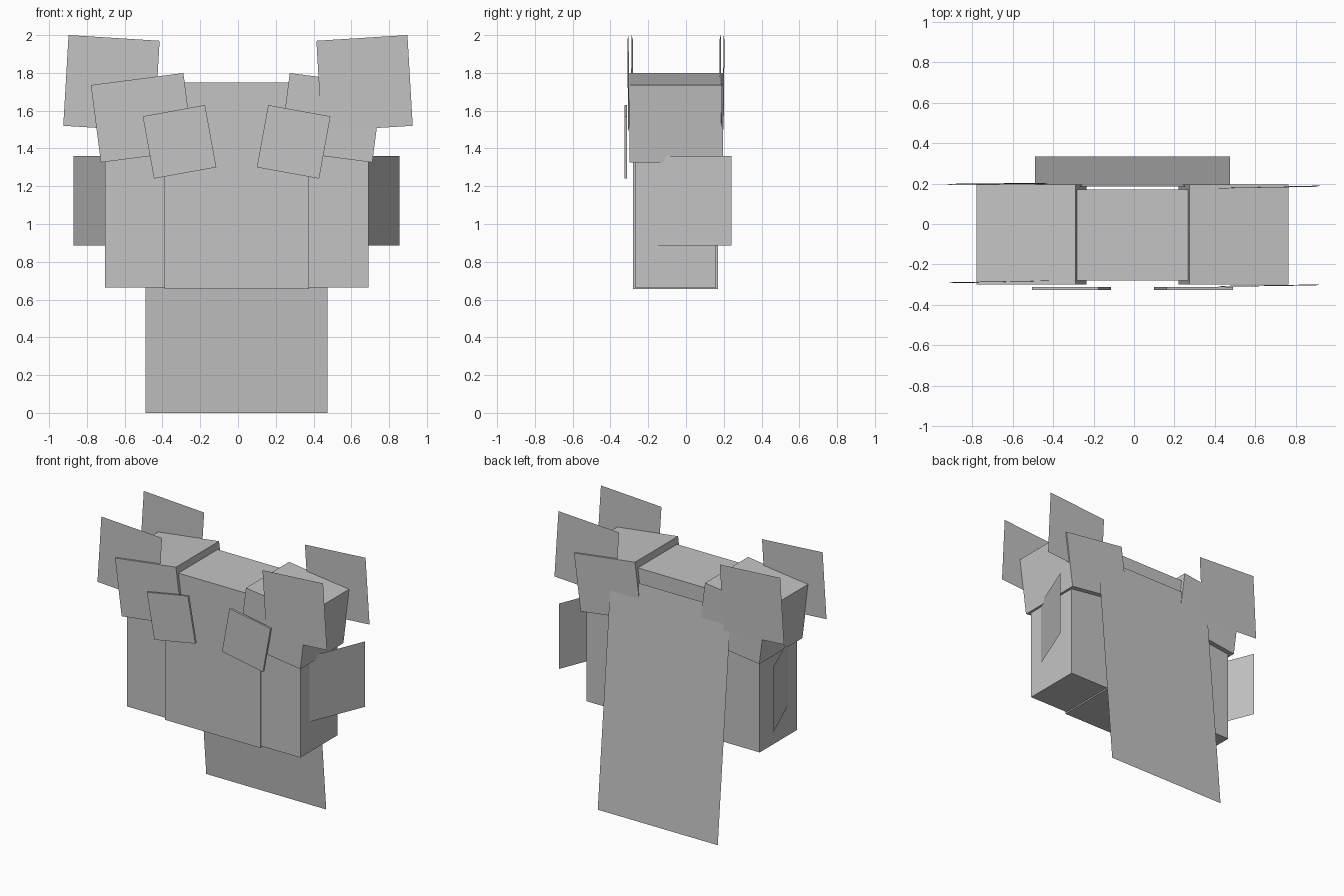
import bpy, bmesh, math
from mathutils import Matrix, Vector

if "Cube" in bpy.data.objects:
    bpy.data.objects.remove(bpy.data.objects["Cube"])

grey = bpy.data.materials.new("plain_grey")
grey.diffuse_color = (0.55, 0.55, 0.55, 1)
grey.use_nodes = True
grey.node_tree.nodes["Principled BSDF"].inputs["Base Color"].default_value = grey.diffuse_color
CX = -0.0075  # symmetry plane of the body


def finish(name, bm):
    mesh = bpy.data.meshes.new(name)
    bm.to_mesh(mesh)
    bm.free()
    mesh.materials.append(grey)
    obj = bpy.data.objects.new(name, mesh)
    bpy.context.collection.objects.link(obj)
    return obj


def box(name, centre, size, tilt=0.0):
    """Box tilted about the front-to-back axis, in degrees."""
    bm = bmesh.new()
    bmesh.ops.create_cube(bm, size=1, matrix=Matrix.Translation(centre)
                          @ Matrix.Rotation(math.radians(tilt), 4, 'Y')
                          @ Matrix.Diagonal((*size, 1)))
    return finish(name, bm)


def sheet(name, corners):
    """Single flat four-sided sheet."""
    bm = bmesh.new()
    bm.faces.new([bm.verts.new(Vector(c)) for c in corners])
    return finish(name, bm)


# Torso
box("torso", (CX, -0.055, 1.2025), (0.765, 0.45, 1.095))

# Hanging back cloth, sloping away from the torso
sheet("back_cloth", [(CX - 0.4825, 0.335, 0), (CX - 0.4825, 0.185, 1.65),
                     (CX + 0.4825, 0.185, 1.65), (CX + 0.4825, 0.335, 0)])

for side, s in (("left", -1), ("right", 1)):
    # Arm, shoulder block and chest plate
    box(side + "_arm", (CX + s * 0.4825, -0.055, 1.1975), (0.43, 0.43, 1.065))
    box(side + "_shoulder_block", (CX + s * 0.5, -0.0525, 1.5625),
        (0.494, 0.495, 0.413), s * 7.4)
    box(side + "_chest_plate", (CX + s * 0.302, -0.319, 1.435),
        (0.335, 0.015, 0.335), s * 10.3)
    # Fin flaring backwards out of the arm
    inner, outer = (CX + s * 0.69, -0.185), (CX + s * 0.8625, 0.24)
    sheet(side + "_arm_fin", [(*inner, 0.885), (*outer, 0.885),
                              (*outer, 1.36), (*inner, 1.36)])

# Upright shoulder sheets: y at inner top, outer top, outer bottom, inner bottom
crests = {
    "left_front": (-1, (-0.280, -0.288, -0.293, -0.285)),
    "left_back": (-1, (0.204, 0.199, 0.194, 0.199)),
    "right_front": (1, (-0.311, -0.304, -0.299, -0.306)),
    "right_back": (1, (0.176, 0.184, 0.190, 0.182)),
}
outline = ((0.415, 1.97), (0.897, 2.0), (0.925, 1.52), (0.443, 1.49))
for name, (s, depths) in crests.items():
    sheet(name + "_crest", [(s * x, y, z) for (x, z), y in zip(outline, depths)])
